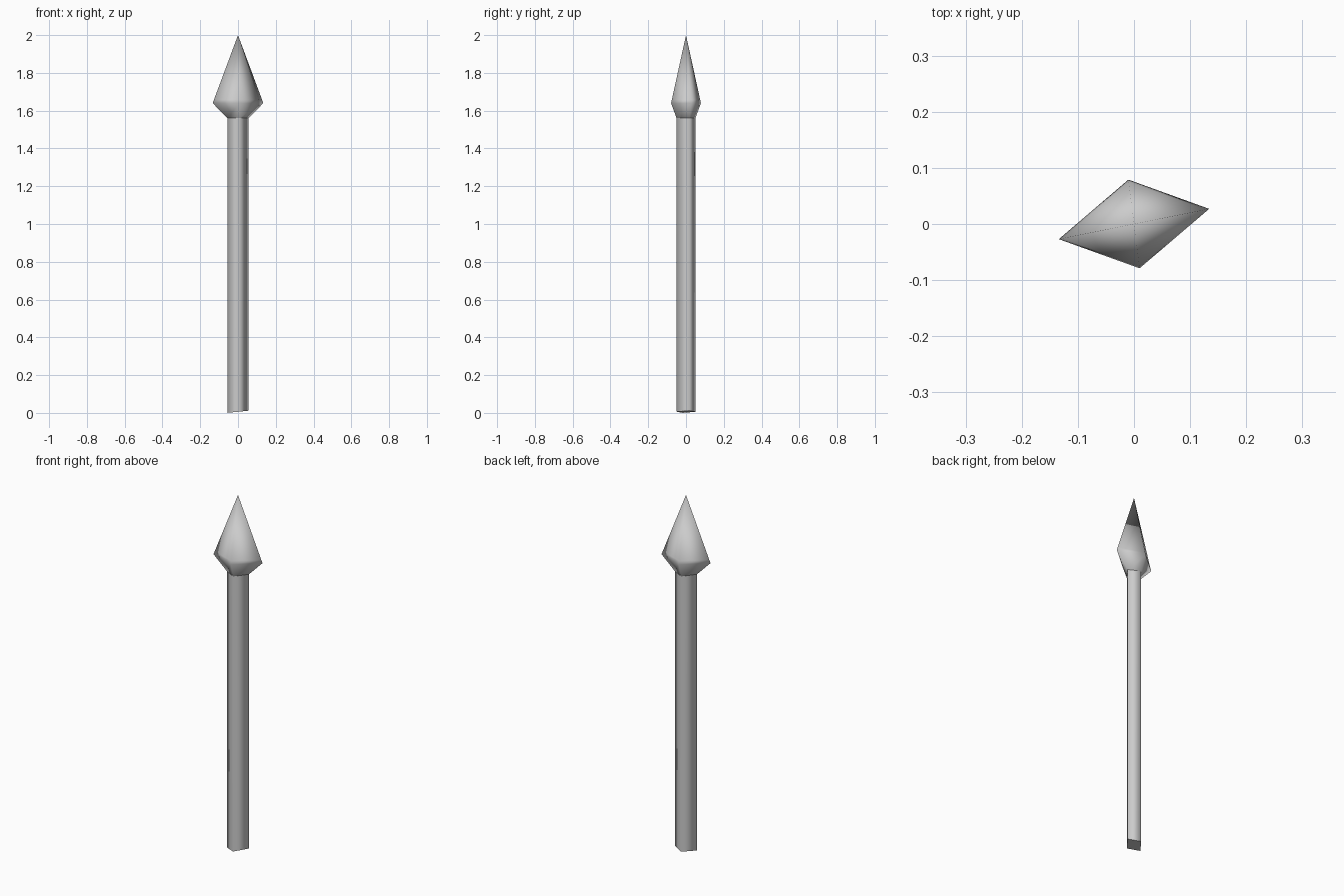
import bpy
import bmesh

cube = bpy.data.objects.get("Cube")
if cube:
    bpy.data.objects.remove(cube, do_unlink=True)

grey = bpy.data.materials.new("plain_grey")
grey.use_nodes = True
colour = (0.6, 0.6, 0.6, 1)
grey.diffuse_color = colour
grey.node_tree.nodes["Principled BSDF"].inputs["Base Color"].default_value = colour

# Half of each four-sided cross-section; the other half is its point reflection
SHAFT = [(0.056, 0.018), (-0.005, 0.05)]
HEAD = [(0.134, 0.027), (-0.01, 0.079)]


def make_part(name, rings, tip=None, tilt=0):
    """Loft four-sided rings given as (half section, scale, height)."""
    bm = bmesh.new()
    loops = []
    for half, scale, z in rings:
        corners = half + [(-x, -y) for x, y in half]
        loops.append([bm.verts.new((x * scale, y * scale, z)) for x, y in corners])
    for low, high in zip(loops, loops[1:]):
        for i in range(4):
            j = (i + 1) % 4
            bm.faces.new((low[i], low[j], high[j], high[i]))
    # Slightly slanted butt end
    for v in loops[0]:
        v.co.z += tilt * v.co.x
    bm.faces.new(loops[0][::-1])
    if tip:
        point = bm.verts.new((0, 0, tip))
        for i in range(4):
            bm.faces.new((loops[-1][i], loops[-1][(i + 1) % 4], point))
    else:
        bm.faces.new(loops[-1])
    bmesh.ops.recalc_face_normals(bm, faces=bm.faces)
    for face in bm.faces:
        face.smooth = len(face.verts) == 3 or abs(face.normal.z) < 0.9
    # Crisp edges around the end caps
    for loop in (loops[0], loops[-1]):
        for i in range(4):
            edge = bm.edges.get((loop[i], loop[(i + 1) % 4]))
            edge.smooth = False
    mesh = bpy.data.meshes.new(name)
    bm.to_mesh(mesh)
    bm.free()
    mesh.materials.append(grey)
    part = bpy.data.objects.new(name, mesh)
    bpy.context.collection.objects.link(part)
    return part


make_part("shaft", [(SHAFT, 1, 0.006), (SHAFT, 1, 1.56)], tilt=0.1)
make_part("spear_head", [(SHAFT, 1, 1.56), (HEAD, 1, 1.64), (HEAD, 0.95, 1.658)], tip=2.0)
